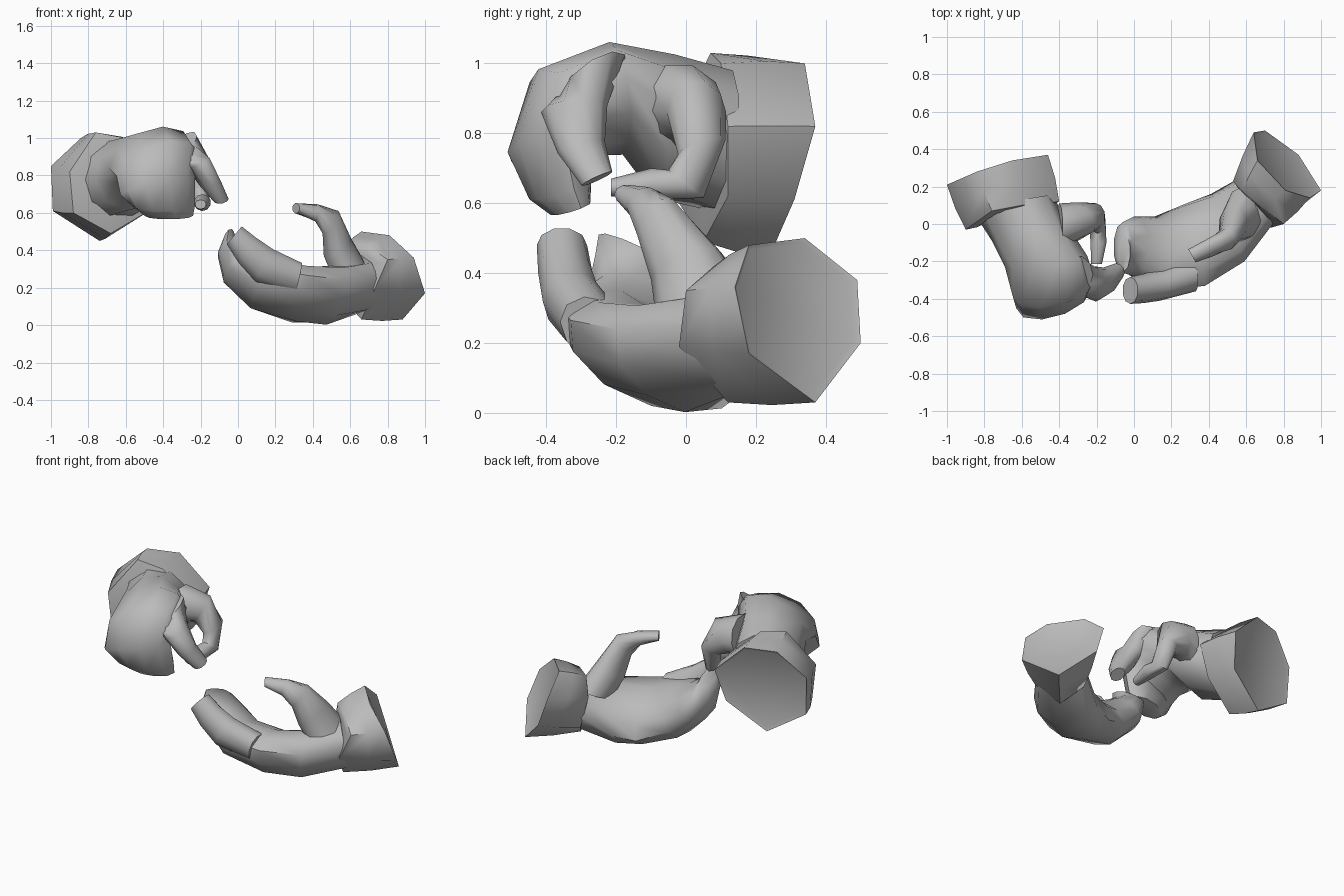
import bpy, bmesh, math
from mathutils import Vector

gray = bpy.data.materials.new("glove gray")
gray.diffuse_color = (0.5, 0.5, 0.5, 1)


def loft(name, rings):
    """Skin a stack of closed rings and cap both ends."""
    bm = bmesh.new()
    loops = [[bm.verts.new(p) for p in ring] for ring in rings]
    n = len(loops[0])
    for a, b in zip(loops, loops[1:]):
        for i in range(n):
            j = (i + 1) % n
            bm.faces.new((a[i], a[j], b[j], b[i]))
    bm.faces.new(loops[0])
    bm.faces.new(loops[-1])
    bmesh.ops.recalc_face_normals(bm, faces=bm.faces[:])
    me = bpy.data.meshes.new(name)
    bm.to_mesh(me)
    bm.free()
    ob = bpy.data.objects.new(name, me)
    bpy.context.collection.objects.link(ob)
    me.materials.append(gray)
    bpy.ops.object.select_all(action='DESELECT')
    ob.select_set(True)
    bpy.context.view_layer.objects.active = ob
    bpy.ops.object.shade_smooth_by_angle(angle=math.radians(55))
    return ob


def limb(name, sections, sides=10):
    """Each section is a centre and two half-axes of an ellipse."""
    rings = []
    for c, u, v in sections:
        c, u, v = Vector(c), Vector(u), Vector(v)
        angles = [2 * math.pi * i / sides for i in range(sides)]
        rings.append([c + u * math.cos(t) + v * math.sin(t) for t in angles])
    return loft(name, rings)


def cuff(name, wrist, opening):
    """Seven-sided flared cuff with a narrow rim round a shallow opening."""
    wrist = [Vector(p) for p in wrist]
    opening = [Vector(p) for p in opening]
    cw = sum(wrist, Vector()) / len(wrist)
    co = sum(opening, Vector()) / len(opening)
    step = (co - cw).normalized()
    inner = [cw + (p - cw) * 0.75 - step * 0.01 for p in wrist]
    rim = [co + (p - co) * 0.93 - step * 0.008 for p in opening]
    middle = [(a + b) / 2 + ((a + b) / 2 - (cw + co) / 2) * 0.03
              for a, b in zip(wrist, opening)]
    return loft(name, [inner, wrist, middle, opening, rim])


# Lower hand: open palm
limb("lower_palm", [
    ((.66, .13, .22), (.09, -.12, .03), (-.03, 0, .15)),
    ((.50, -.02, .16), (.09, -.18, .08), (0, .04, .14)),
    ((.33, -.11, .165), (.05, -.22, .10), (0, .06, .12)),
    ((.13, -.16, .22), (.02, -.20, .08), (.06, .04, .11)),
    ((0, -.12, .31), (0, -.16, .05), (.08, .02, .07)),
    ((-.06, -.125, .41), (0, -.135, .04), (.05, 0, .035)),
    ((-.05, -.15, .465), (0, -.10, .045), (.03, 0, .02)),
])
limb("lower_index_finger", [
    ((.32, -.26, .24), (.01, -.10, .02), (.02, 0, .09)),
    ((.14, -.325, .32), (0, -.085, 0), (.05, 0, .09)),
    ((.05, -.345, .40), (0, -.078, 0), (.05, 0, .07)),
    ((-.02, -.355, .48), (0, -.072, 0), (.042, 0, .05)),
])
limb("lower_thumb", [
    ((.60, .06, .28), (.02, -.14, -.05), (.10, 0, .02)),
    ((.53, 0, .42), (0, -.10, -.04), (.075, 0, .04)),
    ((.495, -.08, .55), (0, -.06, -.04), (.045, -.01, .05)),
    ((.42, -.12, .60), (.01, -.05, -.01), (.01, 0, .045)),
    ((.31, -.17, .625), (.02, -.035, 0), (0, 0, .028)),
])
cuff("lower_cuff",
     [(.66, .12, .03), (.73, -.02, .19), (.80, 0, .35), (.70, .08, .42),
      (.58, .18, .43), (.53, .23, .32), (.58, .24, .12)],
     [(.88, .37, .03), (1, .18, .17), (.94, .14, .36), (.81, .18, .48),
      (.66, .34, .50), (.64, .49, .38), (.70, .50, .20)])

# Upper hand: fingers curled down
limb("upper_palm", [
    ((-.64, .10, .78), (.21, .05, 0), (0, .02, .21)),
    ((-.55, -.06, .82), (.21, .03, .05), (-.03, .02, .20)),
    ((-.47, -.20, .90), (.22, .03, .06), (0, -.03, .15)),
    ((-.43, -.34, .86), (.22, .04, .06), (0, -.10, .11)),
    ((-.43, -.40, .74), (.20, .05, .04), (0, -.10, .02)),
    ((-.40, -.36, .64), (.17, .04, 0), (0, -.08, -.03)),
    ((-.37, -.33, .585), (.13, .03, 0), (0, -.05, -.02)),
])
limb("upper_index_finger", [
    ((-.30, -.27, .95), (.08, 0, .06), (0, .10, .06)),
    ((-.215, -.32, .87), (.055, .03, .03), (-.03, .09, 0)),
    ((-.15, -.30, .76), (.05, .02, .02), (-.03, .065, .01)),
    ((-.09, -.255, .67), (.035, .02, .015), (-.02, .04, .015)),
])
limb("upper_thumb", [
    ((-.40, -.02, .87), (0, .13, 0), (.02, 0, .13)),
    ((-.28, .03, .86), (-.04, .085, 0), (.06, 0, .09)),
    ((-.21, .045, .76), (0, .068, .02), (.055, 0, .02)),
    ((-.195, 0, .655), (0, .05, -.04), (.045, 0, 0)),
    ((-.19, -.10, .655), (0, 0, -.045), (.045, 0, 0)),
    ((-.20, -.215, .645), (0, 0, -.025), (.03, 0, 0)),
])
cuff("upper_cuff",
     [(-.60, .10, 1.0), (-.40, .12, .82), (-.46, .12, .62), (-.68, .05, .49),
      (-.88, -.02, .60), (-.90, -.03, .82), (-.76, .07, 1.03)],
     [(-.65, .34, 1.0), (-.46, .37, .82), (-.50, .31, .61), (-.74, .24, .45),
      (-.99, .20, .61), (-1, .21, .85), (-.84, .28, 1.0)])
